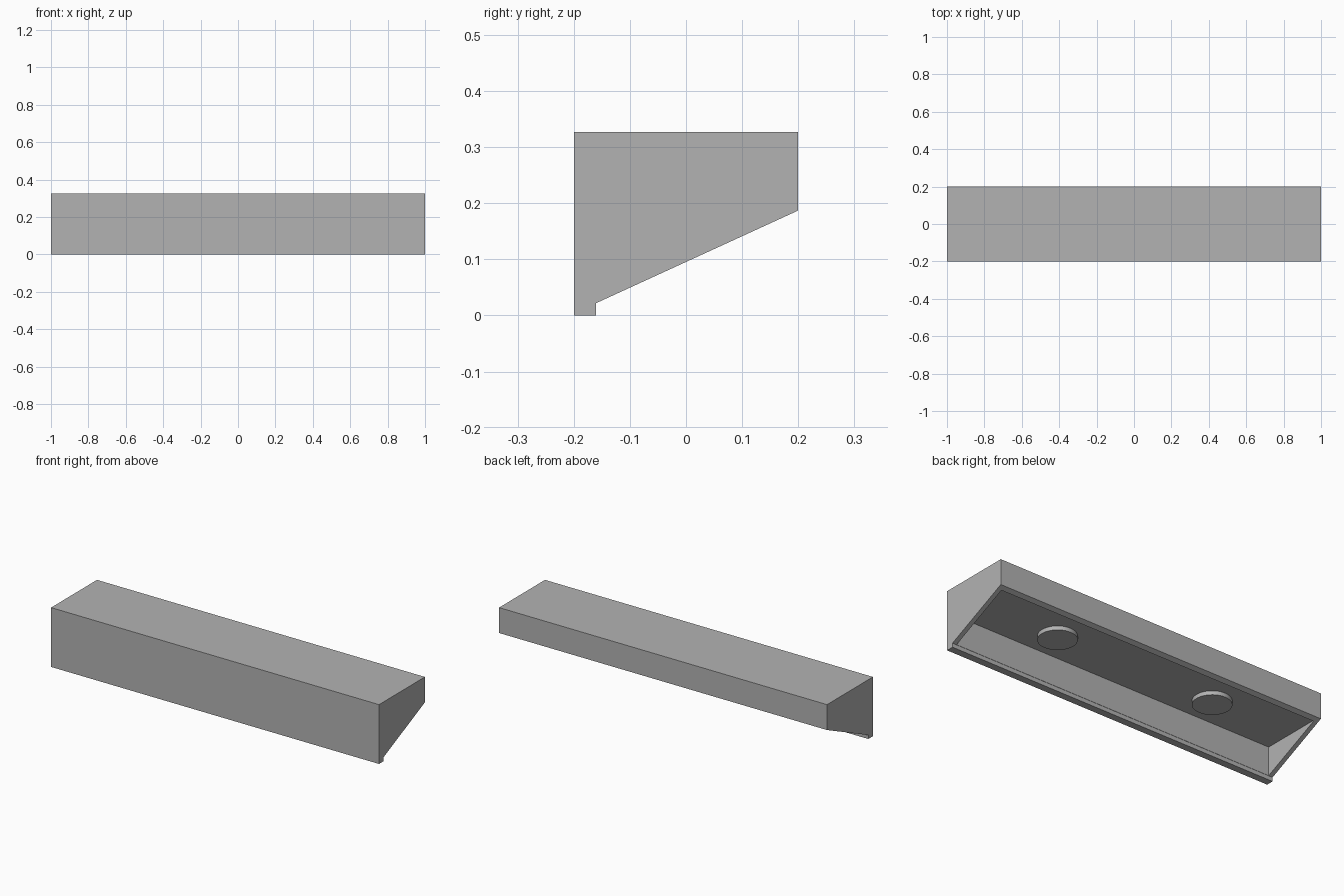
import bpy
import bmesh

if "Cube" in bpy.data.objects:
    bpy.data.objects.remove(bpy.data.objects["Cube"])

WALL = 0.025        # end and back wall thickness
LIP_Y = -0.16       # inner face of the thick front wall
CEILING = 0.18      # underside of the solid top

grey = bpy.data.materials.new("plain grey")
grey.use_nodes = True
colour = (0.45, 0.45, 0.45, 1)
grey.diffuse_color = colour
grey.node_tree.nodes["Principled BSDF"].inputs["Base Color"].default_value = colour


def extrude_profile(name, profile, half_length):
    """Solid with a (y, z) side profile, extruded along x."""
    bm = bmesh.new()
    face = bm.faces.new([bm.verts.new((-half_length, y, z)) for y, z in profile])
    out = bmesh.ops.extrude_face_region(bm, geom=[face])
    moved = [v for v in out["geom"] if isinstance(v, bmesh.types.BMVert)]
    bmesh.ops.translate(bm, verts=moved, vec=(2 * half_length, 0, 0))
    bmesh.ops.recalc_face_normals(bm, faces=bm.faces)
    mesh = bpy.data.meshes.new(name)
    bm.to_mesh(mesh)
    bm.free()
    obj = bpy.data.objects.new(name, mesh)
    bpy.context.collection.objects.link(obj)
    mesh.materials.append(grey)
    return obj


# Hood: tall front with a drip lip, sloping underside, short back
hood = extrude_profile("hood_shell", [
    (-0.2, 0), (LIP_Y, 0), (LIP_Y, 0.022), (0.2, 0.187), (0.2, 0.327), (-0.2, 0.327)], 1)

# Hollow underside
cutter = extrude_profile("cavity_cutter", [
    (LIP_Y + 0.001, -0.1), (0.2 - WALL, -0.1), (0.2 - WALL, CEILING),
    (LIP_Y + 0.001, CEILING)], 1 - WALL)
cutter.hide_render = True
cut = hood.modifiers.new("cavity", "BOOLEAN")
cut.operation = "DIFFERENCE"
cut.solver = "EXACT"
cut.object = cutter
bpy.context.view_layer.objects.active = hood
bpy.ops.object.modifier_apply(modifier=cut.name)
bpy.data.objects.remove(cutter)

# Two round lamps under the ceiling
for side, x in (("left", 0.483), ("right", -0.483)):
    bpy.ops.mesh.primitive_cylinder_add(
        vertices=48, radius=0.097, depth=0.04, location=(x, 0.006, CEILING - 0.002))
    lamp = bpy.context.object
    lamp.name = side + "_lamp"
    lamp.data.materials.append(grey)
    bpy.ops.object.shade_smooth_by_angle()
